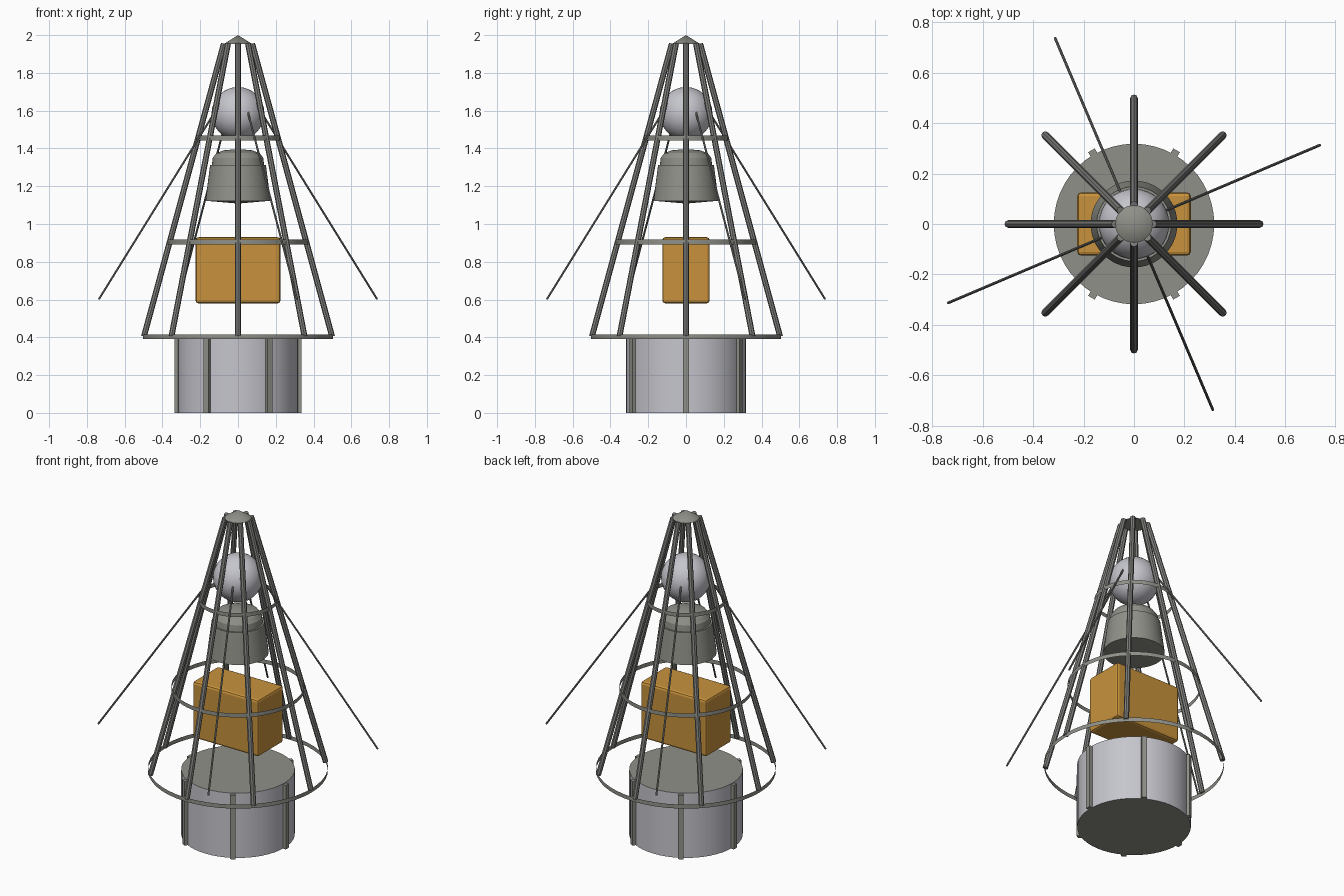
import bpy, bmesh
from math import cos, sin, pi, radians
from mathutils import Vector

cube = bpy.data.objects.get("Cube")
if cube:
    bpy.data.objects.remove(cube, do_unlink=True)


def material(name, rgb):
    m = bpy.data.materials.new(name)
    m.use_nodes = True
    m.diffuse_color = (*rgb, 1)
    m.node_tree.nodes["Principled BSDF"].inputs["Base Color"].default_value = (*rgb, 1)
    return m


silver = material("silver", (0.56, 0.56, 0.61))
grey = material("warm grey", (0.28, 0.28, 0.25))
strut_grey = material("strut grey", (0.21, 0.21, 0.2))
orange = material("orange foil", (0.58, 0.29, 0.045))


def finish(obj, name, mats, smooth=None):
    obj.name = name
    obj.data.name = name
    for m in mats:
        obj.data.materials.append(m)
    if smooth:
        bpy.ops.object.select_all(action='DESELECT')
        obj.select_set(True)
        bpy.context.view_layer.objects.active = obj
        bpy.ops.object.shade_smooth_by_angle(angle=radians(smooth))
    return obj


def lathe(name, profile, mats, sides=48, smooth=None):
    """Revolve (radius, z) points around the vertical axis."""
    bm = bmesh.new()
    verts = [bm.verts.new((r, 0, z)) for r, z in profile]
    edges = [bm.edges.new(pair) for pair in zip(verts, verts[1:])]
    bmesh.ops.spin(bm, geom=verts + edges, cent=(0, 0, 0), axis=(0, 0, 1),
                   angle=2 * pi, steps=sides, use_duplicate=False)
    bmesh.ops.remove_doubles(bm, verts=bm.verts, dist=0.0005)
    bmesh.ops.recalc_face_normals(bm, faces=bm.faces)
    me = bpy.data.meshes.new(name)
    bm.to_mesh(me)
    bm.free()
    obj = bpy.data.objects.new(name, me)
    bpy.context.collection.objects.link(obj)
    return finish(obj, name, mats, smooth)


def rod(name, angle, start, end, radius, sides, mat):
    """Straight rod between two (radius, z) points at one angle."""
    a, b = (Vector((r * cos(angle), r * sin(angle), z)) for r, z in (start, end))
    bpy.ops.mesh.primitive_cylinder_add(vertices=sides, radius=radius,
                                        depth=(b - a).length, location=(a + b) / 2)
    obj = bpy.context.object
    obj.rotation_euler = (b - a).to_track_quat('Z', 'Y').to_euler()
    return finish(obj, name, [mat])


def box(name, size, location, turn, mat, bevel=0):
    bpy.ops.mesh.primitive_cube_add(size=1, location=location, rotation=(0, 0, turn))
    obj = bpy.context.object
    obj.scale = size
    bpy.ops.object.transform_apply(location=False, rotation=False, scale=True)
    if bevel:
        mod = obj.modifiers.new("bevel", 'BEVEL')
        mod.width = bevel
        mod.segments = 2
    return finish(obj, name, [mat])


# Base drum: silver wall with grey ends
drum = lathe("base_drum", [(0, 0), (0.318, 0), (0.318, 0.4), (0, 0.4)],
             [silver, grey], smooth=30)
for face in drum.data.polygons:
    face.material_index = int(abs(face.normal.z) > 0.5)

# Vertical strips around the drum
for i in range(6):
    a = i * pi / 3
    box(f"drum_strip_{i + 1}", (0.03, 0.03, 0.395),
        (0.322 * cos(a), 0.322 * sin(a), 0.1975), a, grey)

# Conical cage: eight struts, three thin hoops and a pointed cap
for i in range(8):
    rod(f"cage_strut_{i + 1}", i * pi / 4, (0.498, 0.405), (0.075, 1.955),
        0.0155, 8, strut_grey)
for label, r, z in (("lower", 0.503, 0.403), ("middle", 0.372, 0.905), ("upper", 0.222, 1.455)):
    lathe(f"{label}_hoop", [(r, z - 0.0125), (r, z + 0.0125)], [grey], smooth=30)
lathe("cage_cap", [(0, 1.953), (0.075, 1.953), (0, 2.0)], [grey], 32, 30)

# Instrument box
box("instrument_box", (0.45, 0.25, 0.35), (0, 0, 0.755), 0, orange, 0.015)

# Bell-shaped capsule with a shallow convex underside
lathe("bell_capsule",
      [(0, 1.108), (0.172, 1.123), (0.148, 1.312), (0.138, 1.312), (0.134, 1.35),
       (0.115, 1.375), (0.075, 1.39), (0, 1.397)], [grey], smooth=25)

# Top sphere
bpy.ops.mesh.primitive_uv_sphere_add(segments=32, ring_count=16, radius=0.14,
                                     location=(0, 0, 1.585))
finish(bpy.context.object, "top_sphere", [silver], 60)

# Trailing whip antennas
for i in range(4):
    rod(f"antenna_{i + 1}", radians(23) + i * pi / 2, (0.135, 1.59), (0.8, 0.602),
        0.0055, 8, strut_grey)
